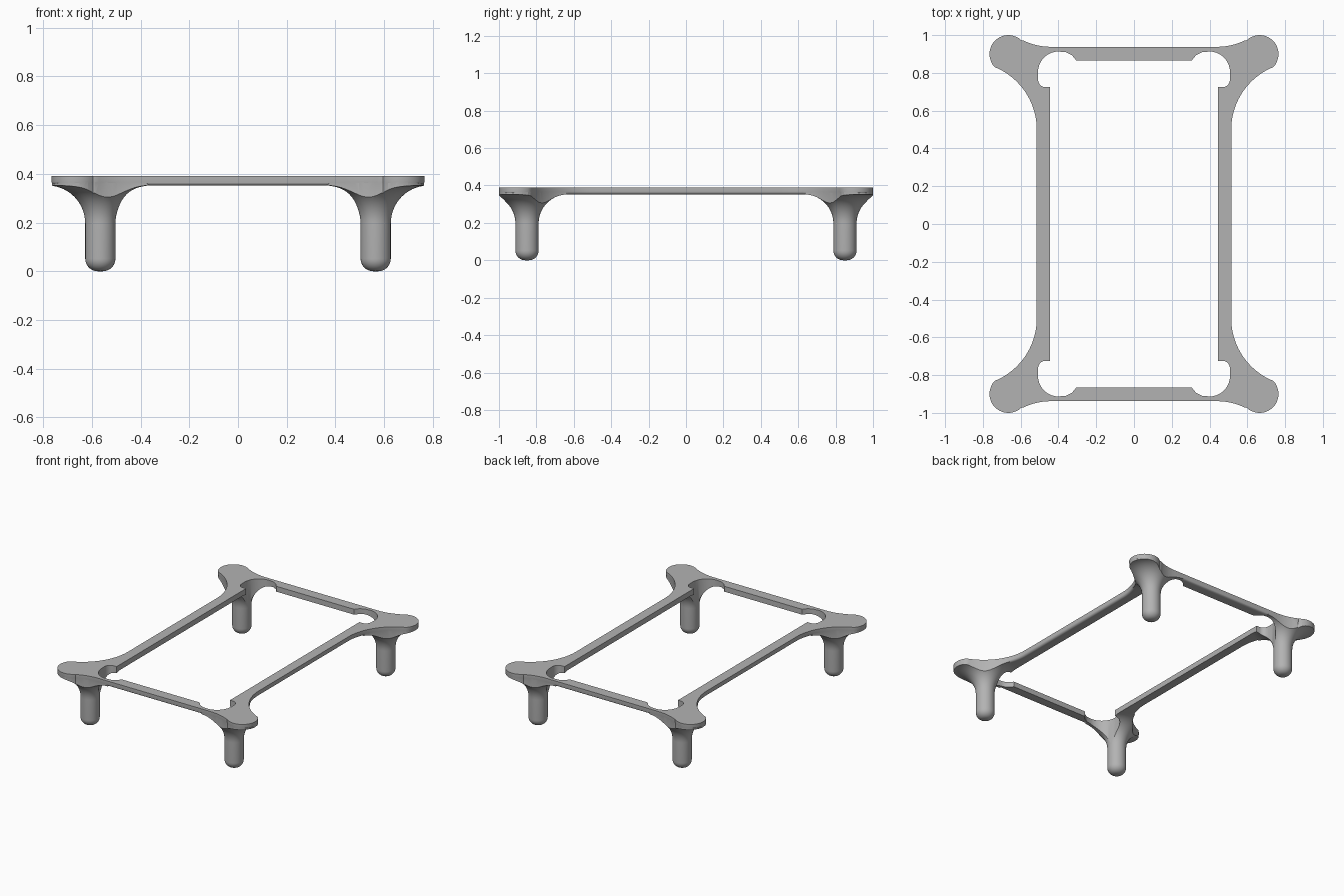
import bpy, bmesh, math
from mathutils import Vector

old = bpy.data.objects.get("Cube")
if old:
    bpy.data.objects.remove(old)

TOP, UNDER = 0.39, 0.352
LEG_X, LEG_Y, LEG_R, FLARE = 0.565, 0.85, 0.062, 0.155

grey = bpy.data.materials.new("plain grey")
grey.use_nodes = True
colour = (0.45, 0.45, 0.45, 1)
grey.diffuse_color = colour
grey.node_tree.nodes["Principled BSDF"].inputs["Base Color"].default_value = colour


def arc(cx, cy, rx, ry, start, end, steps):
    angles = [math.radians(start + (end - start) * i / steps) for i in range(steps + 1)]
    return [Vector((cx + rx * math.cos(a), cy + ry * math.sin(a))) for a in angles]


def four_way(quarter):
    """Mirror a clockwise corner into a full counter-clockwise loop."""
    loop = []
    for sx, sy in ((1, 1), (1, -1), (-1, -1), (-1, 1)):
        part = [Vector((p.x * sx, p.y * sy)) for p in quarter]
        loop += part if sx * sy > 0 else part[::-1]
    return loop[::-1]


def inset(loop, d):
    out = []
    for i, p in enumerate(loop):
        a = (p - loop[i - 1]).normalized()
        b = (loop[(i + 1) % len(loop)] - p).normalized()
        t = (a + b).normalized()
        out.append(p + Vector((-t.y, t.x)) * d)
    return out


def loft(name, layers):
    """Solid from stacked (loop, z) layers, bottom to top."""
    bm = bmesh.new()
    rings = [[bm.verts.new((p.x, p.y, z)) for p in loop] for loop, z in layers]
    bm.faces.new(rings[0][::-1])
    bm.faces.new(rings[-1])
    for low, high in zip(rings, rings[1:]):
        for i in range(len(low)):
            j = (i + 1) % len(low)
            bm.faces.new((low[i], low[j], high[j], high[i]))
    return finish(name, bm)


def finish(name, bm):
    bmesh.ops.recalc_face_normals(bm, faces=bm.faces)
    mesh = bpy.data.meshes.new(name)
    bm.to_mesh(mesh)
    bm.free()
    ob = bpy.data.objects.new(name, mesh)
    bpy.context.collection.objects.link(ob)
    mesh.materials.append(grey)
    return ob


def boolean(ob, other, operation, remove=False):
    mod = ob.modifiers.new("cut", "BOOLEAN")
    mod.operation, mod.solver, mod.object = operation, "EXACT", other
    bpy.context.view_layer.objects.active = ob
    bpy.ops.object.modifier_apply(modifier=mod.name)
    if remove:
        bpy.data.objects.remove(other)


def flared_leg(name, x, y):
    """Round-tipped post that sweeps out into the underside of the frame."""
    tip = 0.052
    profile = [Vector((0, 0))]
    profile += arc(LEG_R - tip, tip, tip, tip, -90, 0, 8)
    profile += arc(LEG_R + FLARE, UNDER - FLARE, FLARE, FLARE, 180, 90, 14)
    profile += [Vector((0.2, 0.372)), Vector((0, 0.375))]
    bm = bmesh.new()
    verts = [bm.verts.new((p.x, 0, p.y)) for p in profile]
    edges = [bm.edges.new(pair) for pair in zip(verts, verts[1:])]
    bmesh.ops.spin(bm, geom=verts + edges, axis=(0, 0, 1), cent=(0, 0, 0),
                   angle=math.tau, steps=48, use_merge=False)
    bmesh.ops.remove_doubles(bm, verts=bm.verts, dist=0.0001)
    bmesh.ops.translate(bm, verts=bm.verts, vec=(x, y, 0))
    return finish(name, bm)


# Outer outline: shallow end arc, round corner lobe, long side arc
outline = four_way(arc(0.44, 1.275, 0.337, 0.337, -90, -64, 8)
                   + arc(0.665, 0.9, 0.1, 0.1, 134, -20, 22)
                   + [Vector((0.75, 0.845))]
                   + arc(0.872, 0.5, 0.357, 0.357, 112.5, 180, 20))

# Inner opening with a rounded relief at each corner
opening = four_way([Vector((0.305, 0.865)), Vector((0.328, 0.893)), Vector((0.358, 0.909))]
                   + arc(0.40, 0.80, 0.109, 0.113, 90, 0, 14)
                   + arc(0.471, 0.77, 0.038, 0.045, 0, -90, 8)
                   + [Vector((0.445, 0.725))])

# Plate with a rounded lower outer edge
soft = 0.016
layers = []
for i in range(5):
    a = math.radians(90 * i / 4)
    layers.append((inset(outline, soft * (1 - math.sin(a))), UNDER + soft * (1 - math.cos(a))))
frame = loft("stand_frame", layers + [(outline, TOP)])

# Legs trimmed to the outline and joined to the plate
trim = loft("outline_trim", [(inset(outline, 0.001), -0.1), (inset(outline, 0.001), 0.6)])
for sx in (-1, 1):
    for sy in (-1, 1):
        leg = flared_leg("corner_leg", sx * LEG_X, sy * LEG_Y)
        boolean(leg, trim, "INTERSECT")
        boolean(frame, leg, "UNION", True)
bpy.data.objects.remove(trim)

# Central opening
hole = loft("opening_cutter", [(opening, 0.19), (opening, 0.6)])
boolean(frame, hole, "DIFFERENCE", True)

bpy.ops.object.select_all(action="DESELECT")
frame.select_set(True)
bpy.context.view_layer.objects.active = frame
bpy.ops.object.shade_smooth_by_angle(angle=math.radians(32))
